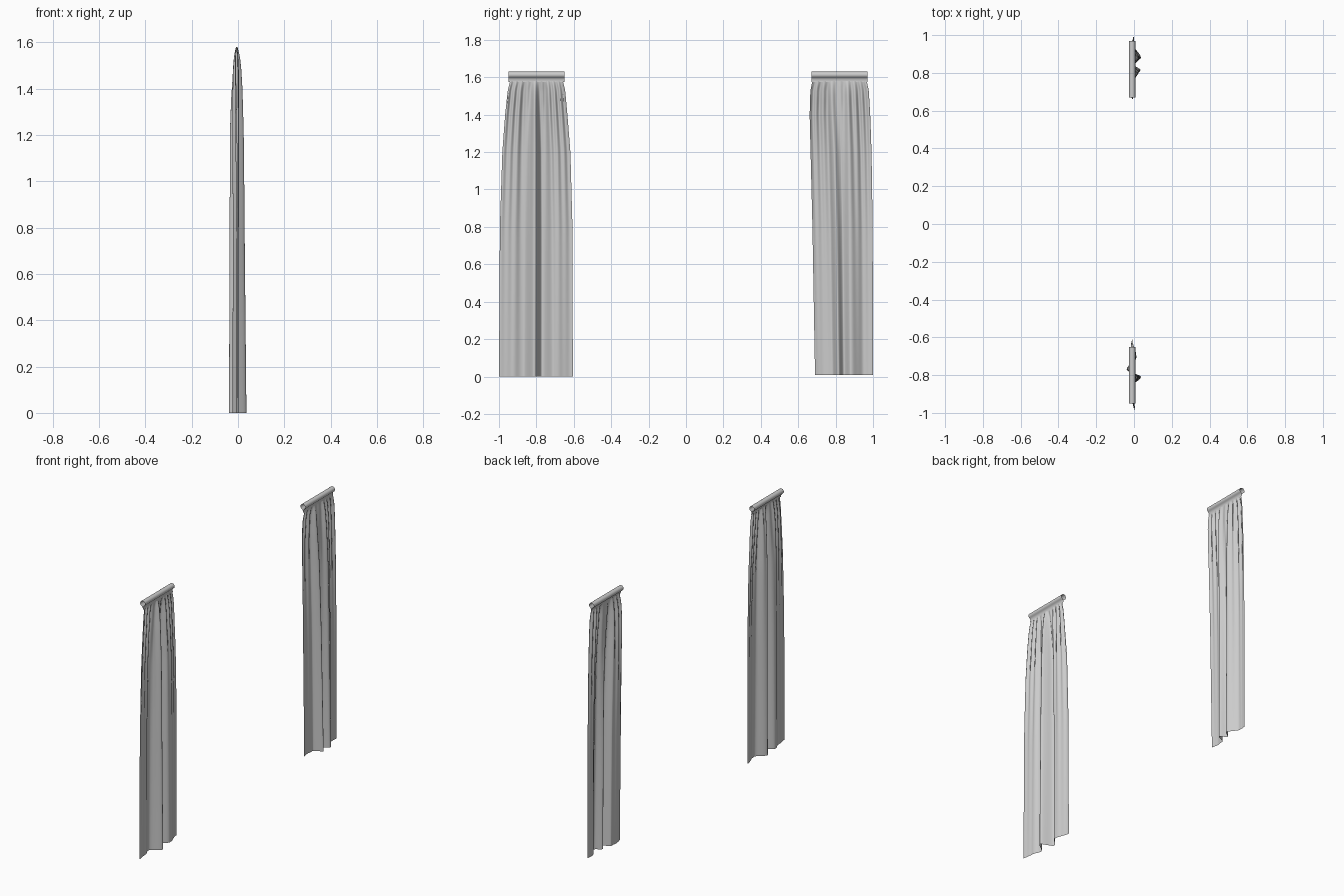
import bpy
import bmesh
import math

if "Cube" in bpy.data.objects:
    bpy.data.objects.remove(bpy.data.objects["Cube"])

# Plain grey cloth
cloth = bpy.data.materials.new("grey cloth")
cloth.use_nodes = True
grey = (0.6, 0.6, 0.6, 1)
cloth.diffuse_color = grey
cloth.node_tree.nodes["Principled BSDF"].inputs["Base Color"].default_value = grey

TOP = 1.58


def sample(points, t, smooth=False):
    """Interpolate a list of (position, value) pairs."""
    if t <= points[0][0]:
        return points[0][1]
    for (a, va), (b, vb) in zip(points, points[1:]):
        if t <= b:
            f = (t - a) / (b - a)
            if smooth:
                f = f * f * (3 - 2 * f)
            return va + (vb - va) * f
    return points[-1][1]


def add_grid(name, rows):
    """Skin rows of points into one smooth open sheet."""
    bm = bmesh.new()
    verts = [[bm.verts.new(p) for p in row] for row in rows]
    for low, high in zip(verts, verts[1:]):
        for i in range(len(low) - 1):
            bm.faces.new((low[i], low[i + 1], high[i + 1], high[i]))
    mesh = bpy.data.meshes.new(name)
    bm.to_mesh(mesh)
    bm.free()
    mesh.materials.append(cloth)
    for poly in mesh.polygons:
        poly.use_smooth = True
    obj = bpy.data.objects.new(name, mesh)
    bpy.context.collection.objects.link(obj)
    return obj


# How far the folds reach to either side, and the gathers, by height
reach_left = [(0, 1), (1.2, .95), (1.35, .8), (1.45, .6), (1.53, .35), (TOP, .04)]
reach_right = [(0, 1), (0.8, .75), (1.2, .62), (1.4, .45), (1.53, .25), (TOP, .04)]
gather = [(0, .0005), (0.7, .0015), (1.2, .004), (1.48, .007), (1.55, .005), (TOP, .002)]


def curtain(name, near, far, folds, bottom, count, phase):
    rows = []
    for j in range(41):
        # Rows crowd together toward the gathered top
        z = bottom + (TOP - bottom) * (1 - (1 - j / 40) ** 1.6)
        y0, y1 = sample(near, z), sample(far, z)
        row = []
        for i in range(145):
            u = i / 144
            y = y0 + (y1 - y0) * u
            x = sample(folds, y0_base(near) + (far[0][1] - near[0][1]) * u, True)
            x *= sample(reach_left if x < 0 else reach_right, z)
            wave = math.sin(math.tau * count * u + phase + 1.3 * math.sin(7 * u))
            x += sample(gather, z) * wave - 0.006 * (z / TOP) ** 6
            row.append((x, y, z))
        rows.append(row)
    add_grid(name, rows)


def y0_base(edge):
    return edge[0][1]


# Hollow teardrop rod pocket, open at both ends
def rod_pocket(name, start, end):
    ring = [(-0.006, TOP - 0.005), (-0.008, 1.59)]
    for k in range(21):
        a = math.radians(-60 + 300 * k / 20)
        ring.append((-0.01 + 0.017 * math.cos(a), 1.613 + 0.017 * math.sin(a)))
    ring += [(-0.010, 1.59), (-0.006, TOP - 0.005)]
    rows = [[(x, start + (end - start) * s / 8, z) for x, z in ring] for s in range(9)]
    add_grid(name, rows)


# Front curtain
curtain("front_curtain",
        [(0, -1), (0.8, -.995), (1.2, -.982), (1.4, -.967), (1.53, -.953), (TOP, -.94)],
        [(0, -.605), (0.8, -.607), (1.2, -.618), (1.4, -.634), (1.53, -.646), (TOP, -.658)],
        [(-1, .002), (-.93, -.006), (-.87, -.024), (-.81, .036), (-.77, -.039),
         (-.705, .013), (-.605, -.012)],
        0, 9, 0.4)
rod_pocket("front_rod_pocket", -.95, -.65)

# Back curtain
curtain("back_curtain",
        [(0, .69), (0.8, .676), (1.2, .666), (1.4, .661), (1.53, .665), (TOP, .676)],
        [(0, 1), (0.8, .998), (1.2, .992), (1.4, .985), (1.53, .977), (TOP, .966)],
        [(.69, -.015), (.73, -.022), (.782, -.018), (.815, .035), (.845, -.004),
         (.88, .036), (.955, -.006), (1, -.004)],
        0.007, 8, 1.8)
rod_pocket("back_rod_pocket", .67, .97)
